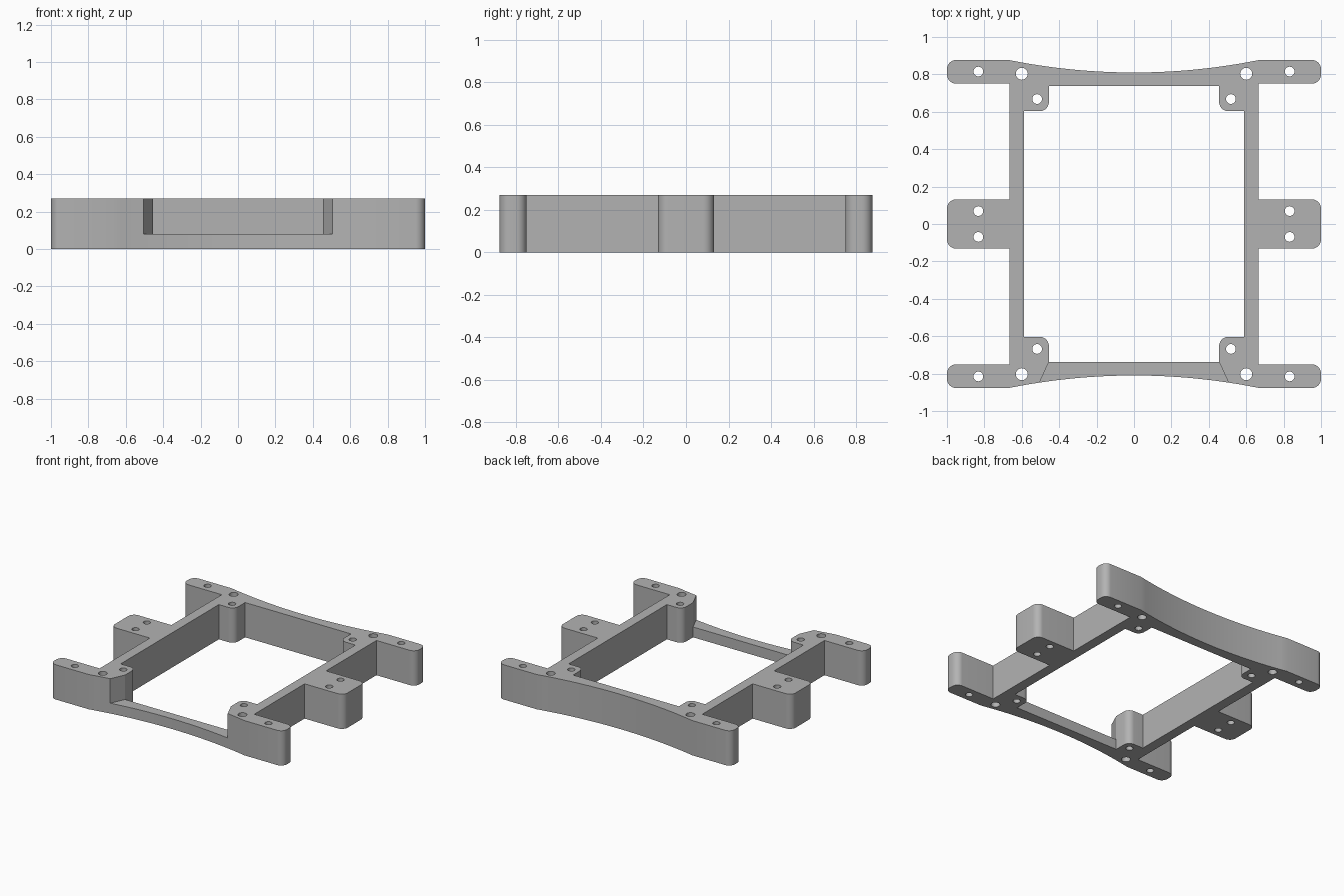
import bpy, bmesh, math

if "Cube" in bpy.data.objects:
    bpy.data.objects.remove(bpy.data.objects["Cube"])

H = 0.27          # frame height
R = 0.05          # corner rounding
TOP = 0.877       # half depth


def arc(cx, cy, r, a0, a1, n=10):
    """Points along a circular arc, angles in degrees."""
    return [(cx + r * math.cos(math.radians(a0 + (a1 - a0) * i / n)),
             cy + r * math.sin(math.radians(a0 + (a1 - a0) * i / n))) for i in range(n + 1)]


def four_way(quarter):
    """Mirror a clockwise quarter profile (from the y axis to the x axis) into a loop."""
    right = quarter + [(x, -y) for x, y in reversed(quarter)]
    loop = right + [(-x, y) for x, y in reversed(right)]
    out = []
    for p in loop:
        if not out or math.dist(p, out[-1]) > 1e-5:
            out.append(p)
    if math.dist(out[0], out[-1]) < 1e-5:
        out.pop()
    return out


def extrude_loops(name, loops, z0, z1):
    """Fill the loops (outer edge plus holes) and extrude them upwards."""
    bm = bmesh.new()
    for loop in loops:
        vs = [bm.verts.new((x, y, z0)) for x, y in loop]
        for i, v in enumerate(vs):
            bm.edges.new((v, vs[(i + 1) % len(vs)]))
    bmesh.ops.triangle_fill(bm, edges=bm.edges[:], use_beauty=True, use_dissolve=False)
    ext = bmesh.ops.extrude_face_region(bm, geom=bm.faces[:], use_keep_orig=True)
    top = [g for g in ext["geom"] if isinstance(g, bmesh.types.BMVert)]
    bmesh.ops.translate(bm, verts=top, vec=(0, 0, z1 - z0))
    bmesh.ops.recalc_face_normals(bm, faces=bm.faces[:])
    me = bpy.data.meshes.new(name)
    bm.to_mesh(me)
    bm.free()
    ob = bpy.data.objects.new(name, me)
    bpy.context.collection.objects.link(ob)
    return ob


# Outer edge: concave end, corner tab, side rail, middle tab
half, sag = 0.67, 0.067
rad = (half ** 2 + sag ** 2) / (2 * sag)
ang = math.degrees(math.asin(half / rad))
outer = arc(0, TOP - sag + rad, rad, -90, -90 + ang, 14)
outer += arc(1 - R, TOP - R, R, 90, 0)
outer += arc(1 - R, 0.75 + R, R, 0, -90)
outer += [(0.665, 0.75), (0.665, 0.132)]
outer += arc(1 - R, 0.132 - R, R, 90, 0)

# Inner opening with corner bosses
inner = [(0.455, 0.737)]
inner += arc(0.455 + R, 0.603 + R, R, 180, 270)
inner += [(0.587, 0.603)]

# Bolt holes
holes = []
for sy in (1, -1):
    for sx in (1, -1):
        for x, y, r in ((0.6, 0.803, 0.032), (0.518, 0.668, 0.026),
                        (0.832, 0.815, 0.026), (0.832, 0.069, 0.026)):
            holes.append(arc(sx * x, sy * y, r, 0, 360, 24)[:-1])

frame = extrude_loops("mounting_frame", [four_way(outer), four_way(inner)] + holes, 0, H)

# Splayed cutout lowering the front beam
slope = 0.455
ya, yb = -0.70, -0.95
xa, xb = 0.455 + slope * (-0.737 - ya), 0.455 + slope * (-0.737 - yb)
cutter = extrude_loops("front_notch_cutter",
                       [[(-xa, ya), (xa, ya), (xb, yb), (-xb, yb)]], 0.08, 0.4)
cutter.hide_render = True

mod = frame.modifiers.new("front_notch", 'BOOLEAN')
mod.operation = 'DIFFERENCE'
mod.solver = 'EXACT'
mod.object = cutter
bpy.ops.object.select_all(action='DESELECT')
frame.select_set(True)
bpy.context.view_layer.objects.active = frame
bpy.ops.object.modifier_apply(modifier=mod.name)
bpy.data.objects.remove(cutter)

# Plain grey finish
grey = bpy.data.materials.new("light_grey")
grey.diffuse_color = (0.45, 0.45, 0.45, 1)
grey.use_nodes = True
grey.node_tree.nodes["Principled BSDF"].inputs["Base Color"].default_value = grey.diffuse_color
frame.data.materials.clear()
frame.data.materials.append(grey)
bpy.ops.object.shade_smooth_by_angle(angle=math.radians(30))
